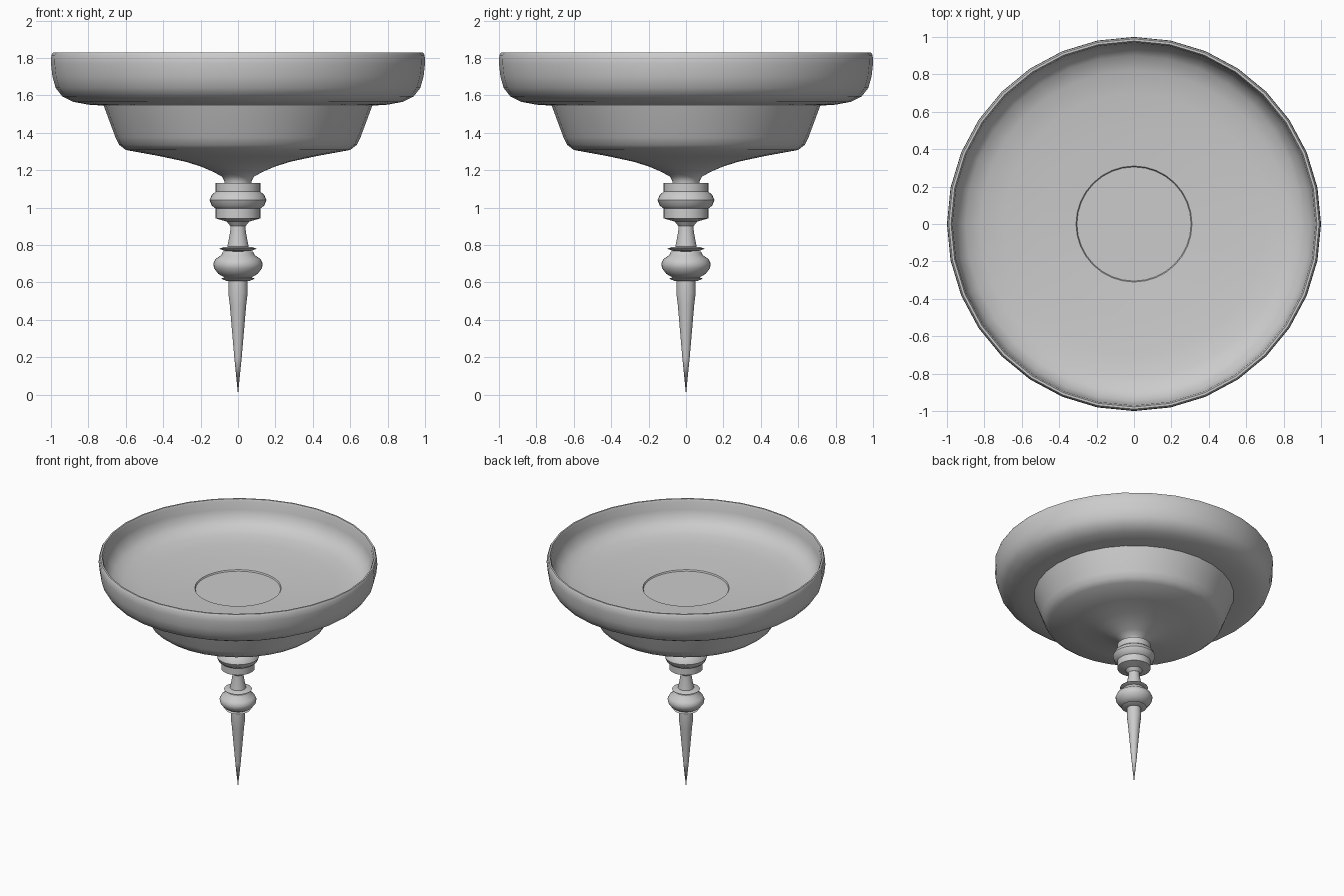
import bpy, bmesh, math

SIDES = 32


def lathe(name, profile, angle=35):
    """Revolve (radius, z) points around z; radius 0 makes a pole."""
    bm = bmesh.new()
    rings = []
    for r, z in profile:
        if r == 0:
            rings.append([bm.verts.new((0, 0, z))] * SIDES)
        else:
            rings.append([bm.verts.new((r * math.cos(2 * math.pi * i / SIDES),
                                        r * math.sin(2 * math.pi * i / SIDES), z))
                          for i in range(SIDES)])
    for a, b in zip(rings, rings[1:]):
        for i in range(SIDES):
            j = (i + 1) % SIDES
            bm.faces.new(list(dict.fromkeys((a[i], a[j], b[j], b[i]))))
    bmesh.ops.recalc_face_normals(bm, faces=bm.faces)
    mesh = bpy.data.meshes.new(name)
    bm.to_mesh(mesh)
    bm.free()
    ob = bpy.data.objects.new(name, mesh)
    bpy.context.collection.objects.link(ob)
    bpy.ops.object.select_all(action='DESELECT')
    ob.select_set(True)
    bpy.context.view_layer.objects.active = ob
    bpy.ops.object.shade_smooth_by_angle(angle=math.radians(angle))
    return ob


# shallow dish with a thin rim and rounded underside
lathe("dish", [
    (0, 1.545), (0.72, 1.545), (0.80, 1.55), (0.88, 1.565), (0.94, 1.595),
    (0.975, 1.64), (0.992, 1.70), (1.0, 1.77), (0.998, 1.815), (0.99, 1.828),
    (0.978, 1.828), (0.97, 1.81), (0.965, 1.75), (0.945, 1.69), (0.90, 1.645),
    (0.82, 1.617), (0.70, 1.60), (0.50, 1.587), (0.31, 1.578),
    (0.305, 1.568), (0, 1.568)])

# tapered drum with a flared underside flowing into the neck
lathe("lower_bowl", [
    (0, 1.55), (0.72, 1.55), (0.655, 1.375), (0.635, 1.335), (0.60, 1.308),
    (0.42, 1.275), (0.28, 1.245), (0.20, 1.22), (0.13, 1.19), (0.085, 1.165),
    (0.072, 1.14), (0.072, 1.12), (0, 1.12)])

# collar with a rounded middle band
lathe("collar", [
    (0, 1.132), (0.12, 1.132), (0.12, 1.085), (0.14, 1.068), (0.152, 1.04),
    (0.14, 1.01), (0.12, 0.995), (0.12, 0.942), (0.06, 0.925), (0.04, 0.90),
    (0, 0.90)])

# slim waist below the collar
lathe("waist", [(0, 0.92), (0.038, 0.92), (0.042, 0.87), (0.058, 0.785), (0, 0.785)])

# bead between two thin discs
lathe("bead", [
    (0, 0.765), (0.08, 0.765), (0.09, 0.745), (0.12, 0.725), (0.132, 0.70),
    (0.128, 0.675), (0.105, 0.645), (0.07, 0.625), (0, 0.625)])
for label, r, z in (("upper_disc", 0.10, 0.78), ("lower_disc", 0.09, 0.62)):
    lathe(label, [(0, z + 0.012), (r * 0.7, z + 0.010), (r, z),
                  (r * 0.7, z - 0.012), (0, z - 0.015)])

# pointed finial
lathe("spike", [(0, 0.615), (0.05, 0.61), (0.052, 0.545), (0.044, 0.48),
                (0.02, 0.20), (0, 0)])
